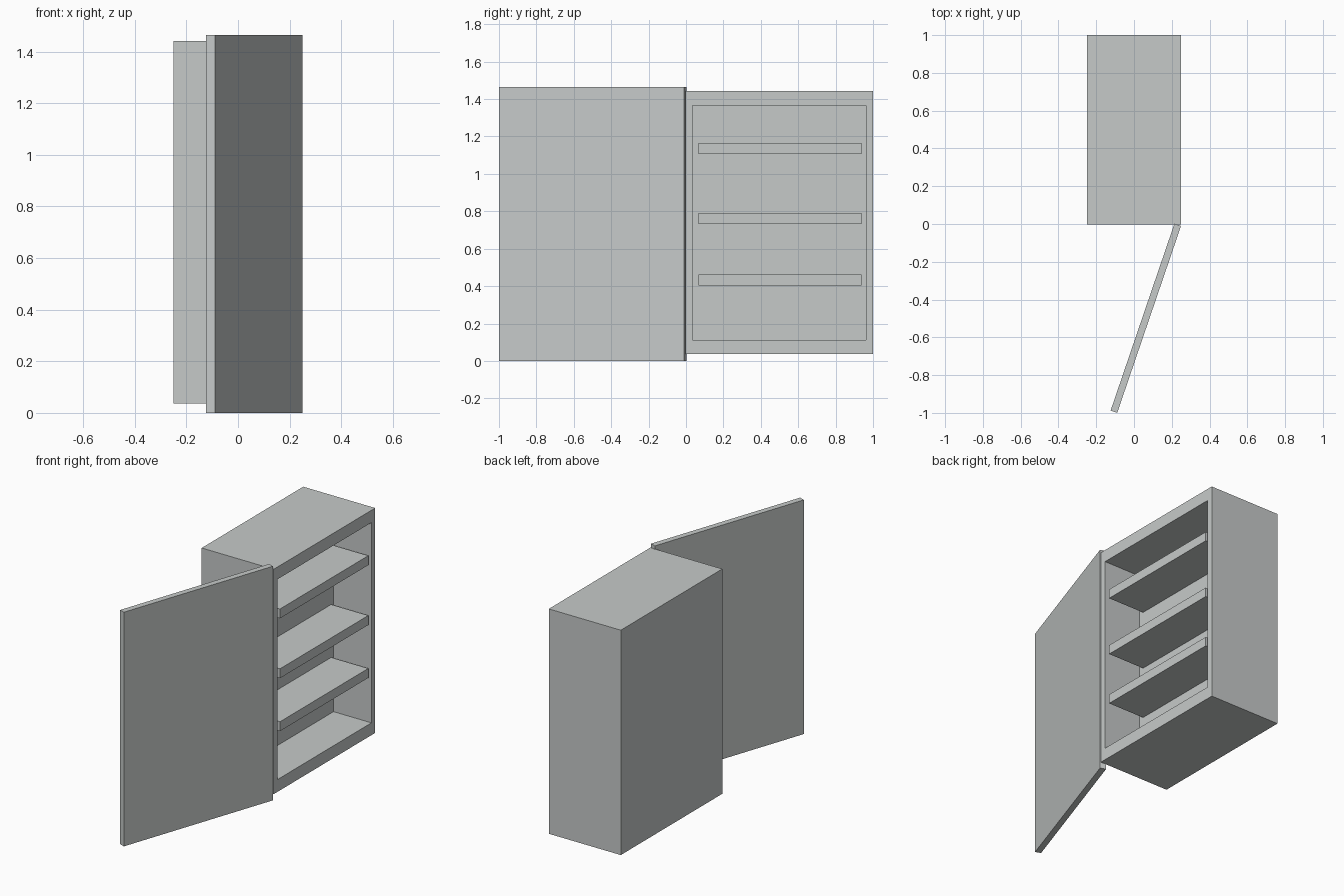
import bpy, bmesh, math
from mathutils import Matrix

if "Cube" in bpy.data.objects:
    bpy.data.objects.remove(bpy.data.objects["Cube"])

grey = bpy.data.materials.new("light_grey")
grey.diffuse_color = (0.565, 0.591, 0.584, 1)
grey.use_nodes = True
grey.node_tree.nodes["Principled BSDF"].inputs["Base Color"].default_value = grey.diffuse_color


def finish(name, bm):
    mesh = bpy.data.meshes.new(name)
    bmesh.ops.recalc_face_normals(bm, faces=bm.faces)
    bm.to_mesh(mesh)
    bm.free()
    mesh.materials.append(grey)
    obj = bpy.data.objects.new(name, mesh)
    bpy.context.collection.objects.link(obj)
    return obj


def box(x, y, z):
    """Box spanning the given (min, max) ranges."""
    bm = bmesh.new()
    size = [b - a for a, b in (x, y, z)]
    mid = [(a + b) / 2 for a, b in (x, y, z)]
    bmesh.ops.create_cube(bm, size=1, matrix=Matrix.Translation(mid) @ Matrix.Diagonal((*size, 1)))
    return bm


X = 0.249          # half depth of the cabinet
BACK = -0.013      # inner back panel

# cabinet body: box with the opening inset and pushed in on the +x side
bm = box((-X, X), (-0.003, 1.0), (0.036, 1.442))
front = max(bm.faces, key=lambda f: f.calc_center_median().x)
bmesh.ops.inset_individual(bm, faces=[front], thickness=0.053)
for v in front.verts:
    v.co.z = 0.113 if v.co.z < 0.7 else 1.365
rim = bmesh.ops.extrude_discrete_faces(bm, faces=[front])
for v in rim["faces"][0].verts:
    v.co.x = BACK
finish("cabinet_body", bm)

# shelves
for i, z in enumerate((0.402, 0.733, 1.107)):
    finish(f"shelf_{i + 1}", box((BACK, X - 0.005), (0.066, 0.939), (z, z + 0.059)))

# open door, swung about its hinge edge
door = finish("door", box((-0.037, 0), (-1.046, 0), (0, 1.464)))
door.location = (X, -0.01, 0)
door.rotation_euler.z = math.radians(-18.85)
